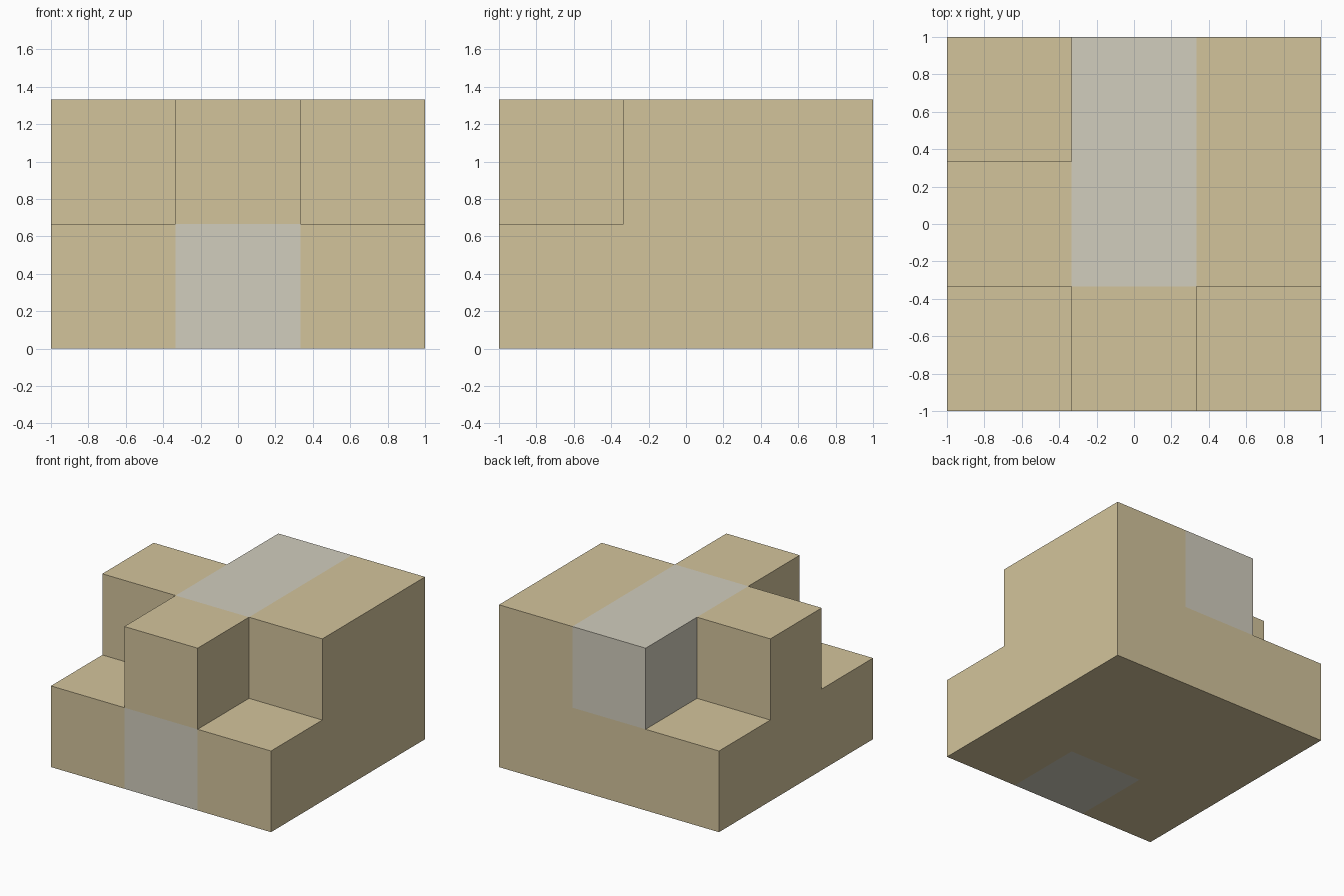
import bpy, bmesh, math
from mathutils import Vector

cube = bpy.data.objects.get("Cube")
if cube:
    bpy.data.objects.remove(cube)


def make_material(name, color):
    mat = bpy.data.materials.new(name)
    mat.use_nodes = True
    mat.diffuse_color = color
    bsdf = next(n for n in mat.node_tree.nodes if n.type == 'BSDF_PRINCIPLED')
    bsdf.inputs["Base Color"].default_value = color
    return mat


materials = [make_material("tan", (0.65, 0.55, 0.33, 1)),
             make_material("pale_grey", (0.64, 0.61, 0.51, 1))]

# Three by three by two grid of unit blocks, with three upper corners left out
SIZE = 2 / 3
missing = {(-1, -1, 1), (1, -1, 1), (-1, 1, 1)}
grey = {(0, -1, 0), (0, 0, 1), (0, 1, 1)}
blocks = {(x, y, z) for x in (-1, 0, 1) for y in (-1, 0, 1) for z in (0, 1)} - missing

bm = bmesh.new()
for block in sorted(blocks):
    center = Vector(block) + Vector((0, 0, 0.5))
    for axis in range(3):
        for sign in (-1, 1):
            normal = Vector((0, 0, 0))
            normal[axis] = sign
            # Only the outer skin gets faces
            if tuple(int(round(c)) for c in Vector(block) + normal) in blocks:
                continue
            u = Vector((0, 0, 0))
            u[(axis + 1) % 3] = 0.5
            v = normal.cross(u)
            corners = (-u - v, u - v, u + v, -u + v)
            face = bm.faces.new([bm.verts.new((center + normal / 2 + c) * SIZE)
                                 for c in corners])
            face.material_index = int(block in grey)

# Weld the skin and merge flat areas of one colour
bmesh.ops.remove_doubles(bm, verts=bm.verts, dist=0.001)
bmesh.ops.dissolve_limit(bm, angle_limit=math.radians(1), verts=bm.verts,
                         edges=bm.edges, delimit={'MATERIAL'})

mesh = bpy.data.meshes.new("stepped_block")
bm.to_mesh(mesh)
bm.free()
for mat in materials:
    mesh.materials.append(mat)
bpy.context.collection.objects.link(bpy.data.objects.new("stepped_block", mesh))
